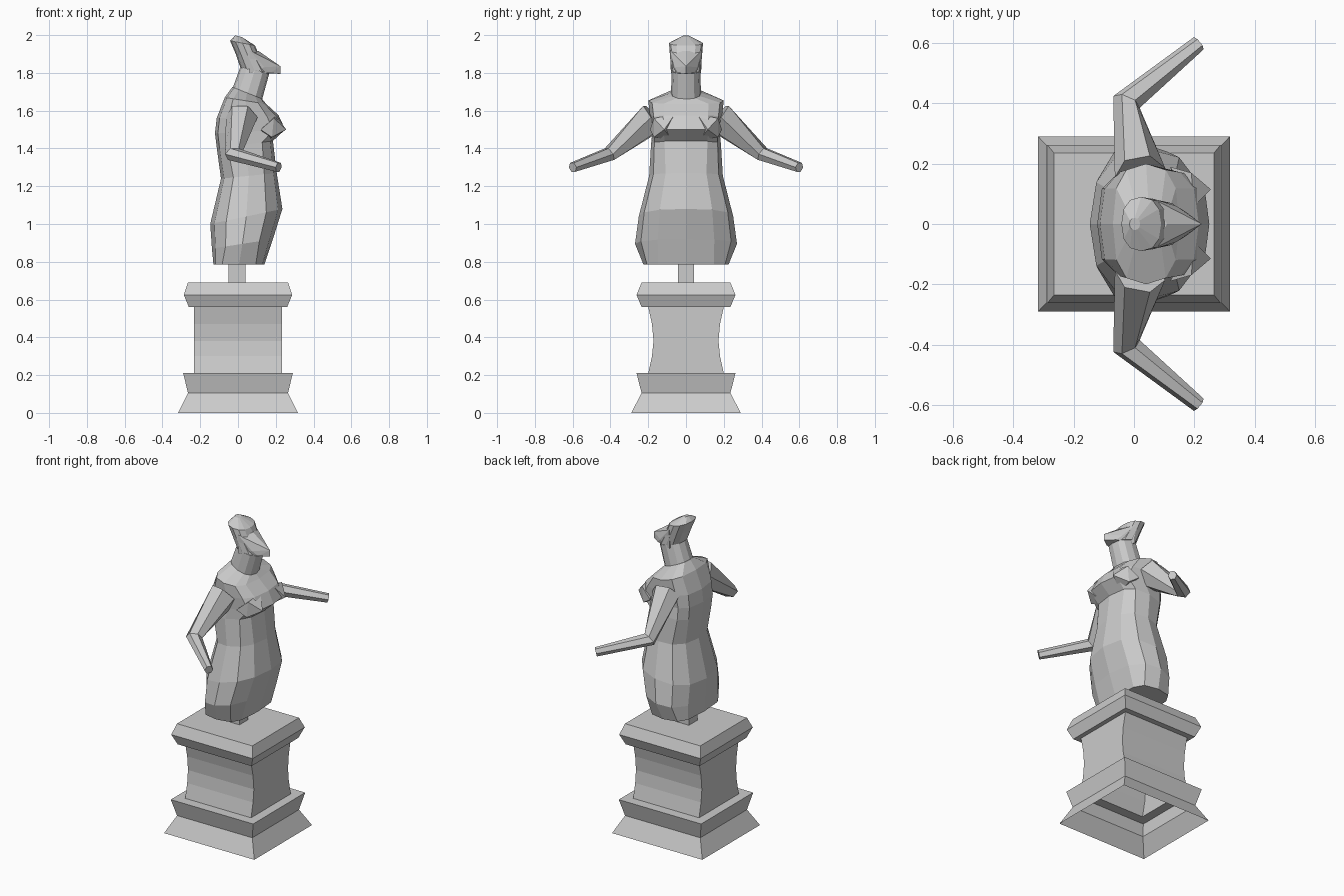
import bpy, bmesh
from math import cos, sin, tau, copysign
from mathutils import Vector

cube = bpy.data.objects.get("Cube")
if cube:
    bpy.data.objects.remove(cube)

stone = bpy.data.materials.new("grey stone")
stone.use_nodes = True
GREY = (0.6, 0.6, 0.6, 1)
stone.diffuse_color = GREY
stone.node_tree.nodes["Principled BSDF"].inputs["Base Color"].default_value = GREY


def finish(name, bm):
    bmesh.ops.recalc_face_normals(bm, faces=bm.faces)
    mesh = bpy.data.meshes.new(name)
    bm.to_mesh(mesh)
    bm.free()
    obj = bpy.data.objects.new(name, mesh)
    obj.data.materials.append(stone)
    bpy.context.collection.objects.link(obj)
    return obj


def loft(name, rings, bottom=True, top=True):
    bm = bmesh.new()
    loops = [[bm.verts.new(p) for p in ring] for ring in rings]
    for a, b in zip(loops, loops[1:]):
        for i in range(len(a)):
            j = (i + 1) % len(a)
            bm.faces.new((a[i], a[j], b[j], b[i]))
    if bottom:
        bm.faces.new(loops[0])
    if top:
        bm.faces.new(loops[-1])
    return finish(name, bm)


def hull(name, points):
    bm = bmesh.new()
    for p in points:
        bm.verts.new(p)
    bmesh.ops.convex_hull(bm, input=bm.verts)
    return finish(name, bm)


def rectangle(z, x, y):
    return [(x, y, z), (-x, y, z), (-x, -y, z), (x, -y, z)]


def body_ring(back, front, width, power=0.85, sides=12):
    # Rounded section between a back and a front point given as (x, z)
    ring = []
    for i in range(sides):
        c, s = cos(tau * i / sides), sin(tau * i / sides)
        u = copysign(abs(c) ** power, c) if abs(c) > 1e-6 else 0
        v = copysign(abs(s) ** power, s) if abs(s) > 1e-6 else 0
        t = (u + 1) / 2
        ring.append((back[0] + (front[0] - back[0]) * t, width * v,
                     back[1] + (front[1] - back[1]) * t))
    return ring


def mirror_y(obj):
    mod = obj.modifiers.new("mirror", 'MIRROR')
    mod.use_axis = (False, True, False)
    mod.use_clip = False


# Pedestal: flared foot, plinth, column with two hollowed sides, cap
pedestal = [(0, .318, .29), (.105, .265, .235), (.21, .29, .262), (.21, .232, .2),
            (.3, .232, .18), (.38, .232, .172), (.47, .232, .18), (.56, .232, .2),
            (.56, .26, .235), (.625, .287, .262), (.69, .265, .235)]
loft("pedestal", [rectangle(*level) for level in pedestal], bottom=False)

# Post joining the figure to the pedestal
post = loft("post", [rectangle(.69, .045, .042), rectangle(.785, .045, .042)])
post.location.x = -.005

# Draped torso from hem to neck
loft("torso", [
    body_ring((-.13, .785), (.14, .785), .225, .6),
    body_ring((-.138, .87), (.185, .92), .27),
    body_ring((-.147, 1.0), (.235, 1.08), .25),
    body_ring((-.09, 1.24), (.205, 1.27), .195),
    body_ring((-.112, 1.4), (.185, 1.44), .185, .7),
    body_ring((-.122, 1.48), (.25, 1.5), .178, .6),
    body_ring((-.113, 1.56), (.215, 1.575), .19, .7),
    body_ring((-.07, 1.67), (.15, 1.635), .2, .75),
    body_ring((-.03, 1.725), (.125, 1.665), .078),
])

# Neck and skull
loft("neck", [
    body_ring((-.03, 1.715), (.125, 1.65), .08),
    body_ring((.012, 1.83), (.165, 1.795), .075),
])
loft("skull", [
    body_ring((.012, 1.83), (.16, 1.8), .078),
    body_ring((-.012, 1.9), (.115, 1.885), .085),
    body_ring((-.042, 1.97), (.09, 1.945), .09),
    body_ring((-.015, 1.998), (.02, 1.99), .02),
])

# Pointed face and jaw
face = [(.11, 0, 1.915), (.225, 0, 1.835), (.225, 0, 1.795)]
for side in (-1, 1):
    face += [(.06, side * .085, 1.92), (.06, side * .08, 1.8), (.17, side * .042, 1.8),
             (.14, side * .06, 1.83)]
hull("face", face)

# Pointed breasts
mirror_y(hull("breast", [(.255, .115, 1.5), (.16, .07, 1.44), (.18, .17, 1.46),
                         (.12, .19, 1.5), (.19, .17, 1.56), (.2, .06, 1.58)]))


# Arms: six-sided sections along shoulder, elbow and hand
def arm_ring(centre, direction, wide, high):
    side = direction.cross(Vector((0, 0, 1))).normalized()
    up = side.cross(direction).normalized()
    return [centre + side * wide * cos(tau * i / 6) + up * high * sin(tau * i / 6)
            for i in range(6)]


shoulder, elbow, hand = (Vector(p) for p in
                         ((.02, .17, 1.565), (-.025, .405, 1.37), (.215, .6, 1.3)))
upper, fore = (elbow - shoulder).normalized(), (hand - elbow).normalized()
mirror_y(loft("arm", [
    arm_ring(shoulder, upper, .085, .09),
    arm_ring(elbow, upper + fore, .048, .04),
    arm_ring(hand, fore, .026, .028),
]))
